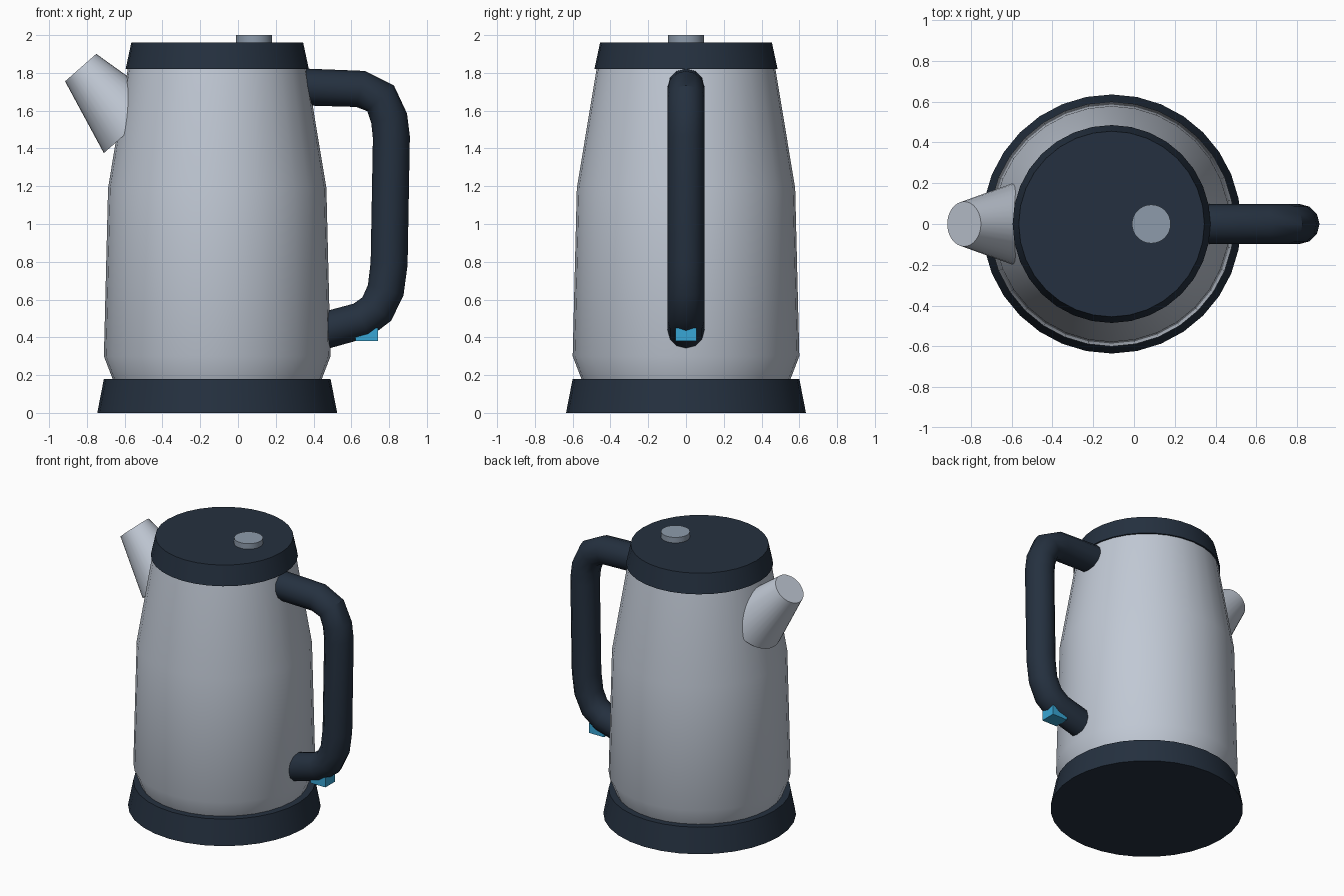
import bpy
import bmesh
import math
from mathutils import Vector

if "Cube" in bpy.data.objects:
    bpy.data.objects.remove(bpy.data.objects["Cube"], do_unlink=True)

AXIS_X = -0.11
SIDES = 32


def material(name, rgb):
    mat = bpy.data.materials.new(name)
    mat.use_nodes = True
    colour = (*rgb, 1)
    mat.diffuse_color = colour
    mat.node_tree.nodes["Principled BSDF"].inputs["Base Color"].default_value = colour
    return mat


steel = material("brushed steel", (0.53, 0.58, 0.66))
navy = material("dark navy plastic", (0.018, 0.03, 0.05))
grey = material("grey button", (0.27, 0.33, 0.41))
blue = material("blue switch", (0.04, 0.38, 0.66))


def finish(name, bm, mat, angle=35):
    bmesh.ops.recalc_face_normals(bm, faces=bm.faces[:])
    mesh = bpy.data.meshes.new(name)
    bm.to_mesh(mesh)
    bm.free()
    mesh.materials.append(mat)
    obj = bpy.data.objects.new(name, mesh)
    bpy.context.collection.objects.link(obj)
    bpy.ops.object.select_all(action="DESELECT")
    obj.select_set(True)
    bpy.context.view_layer.objects.active = obj
    bpy.ops.object.shade_smooth_by_angle(angle=math.radians(angle))
    return obj


def skin(name, rings, mat, angle=35):
    """Join rings of points into a closed tube with flat caps."""
    bm = bmesh.new()
    loops = [[bm.verts.new(p) for p in ring] for ring in rings]
    for a, b in zip(loops, loops[1:]):
        for i in range(len(a)):
            j = (i + 1) % len(a)
            bm.faces.new((a[i], a[j], b[j], b[i]))
    bm.faces.new(loops[0][::-1])
    bm.faces.new(loops[-1])
    return finish(name, bm, mat, angle)


def circle(centre, u, v, radius, sides):
    turns = [math.tau * i / sides for i in range(sides)]
    return [centre + (u * math.cos(t) + v * math.sin(t)) * radius for t in turns]


def lathe(name, profile, mat, x=AXIS_X, angle=35):
    """Turn (radius, height) pairs about a vertical axis."""
    u, v = Vector((1, 0, 0)), Vector((0, 1, 0))
    rings = [circle(Vector((x, 0, z)), u, v, r, SIDES) for r, z in profile]
    return skin(name, rings, mat, angle)


def sweep(name, path, radii, mat, sides):
    """Run a round section along (x, z) points in the y = 0 plane."""
    pts = [Vector((x, 0, z)) for x, z in path]
    side = Vector((0, 1, 0))
    rings = []
    for i, p in enumerate(pts):
        before = (p - pts[i - 1]).normalized() if i else Vector()
        after = (pts[i + 1] - p).normalized() if i + 1 < len(pts) else Vector()
        tangent = (before + after).normalized()
        rings.append(circle(p, side, tangent.cross(side), radii[i], sides))
    return skin(name, rings, mat)


# Turned parts: base, body, lid and lid button
lathe("base", [(0.635, 0), (0.6, 0.18)], navy)
lathe("body", [(0.55, 0.17), (0.6, 0.3), (0.578, 1.19), (0.472, 1.83)], steel)
lathe("lid", [(0.485, 1.82), (0.455, 1.96)], navy)
lathe("lid_button", [(0.095, 1.95), (0.095, 2.0)], grey, x=0.085)

# Tapered spout
sweep("spout", [(-0.555, 1.512), (-0.833, 1.828)], [0.207, 0.11], steel, SIDES)

# Bent tube handle
handle_path = [
    (0.3, 1.727), (0.65, 1.715), (0.755, 1.665), (0.8, 1.56), (0.812, 1.46),
    (0.8, 0.79), (0.782, 0.65), (0.735, 0.55), (0.655, 0.49), (0.4, 0.42),
]
sweep("handle", handle_path, [0.098] * len(handle_path), navy, 12)

# Small switch under the handle
bm = bmesh.new()
bmesh.ops.create_cube(bm, size=1)
bmesh.ops.scale(bm, vec=(0.12, 0.11, 0.07), verts=bm.verts)
bmesh.ops.translate(bm, vec=(0.682, 0, 0.415), verts=bm.verts)
finish("switch", bm, blue)
